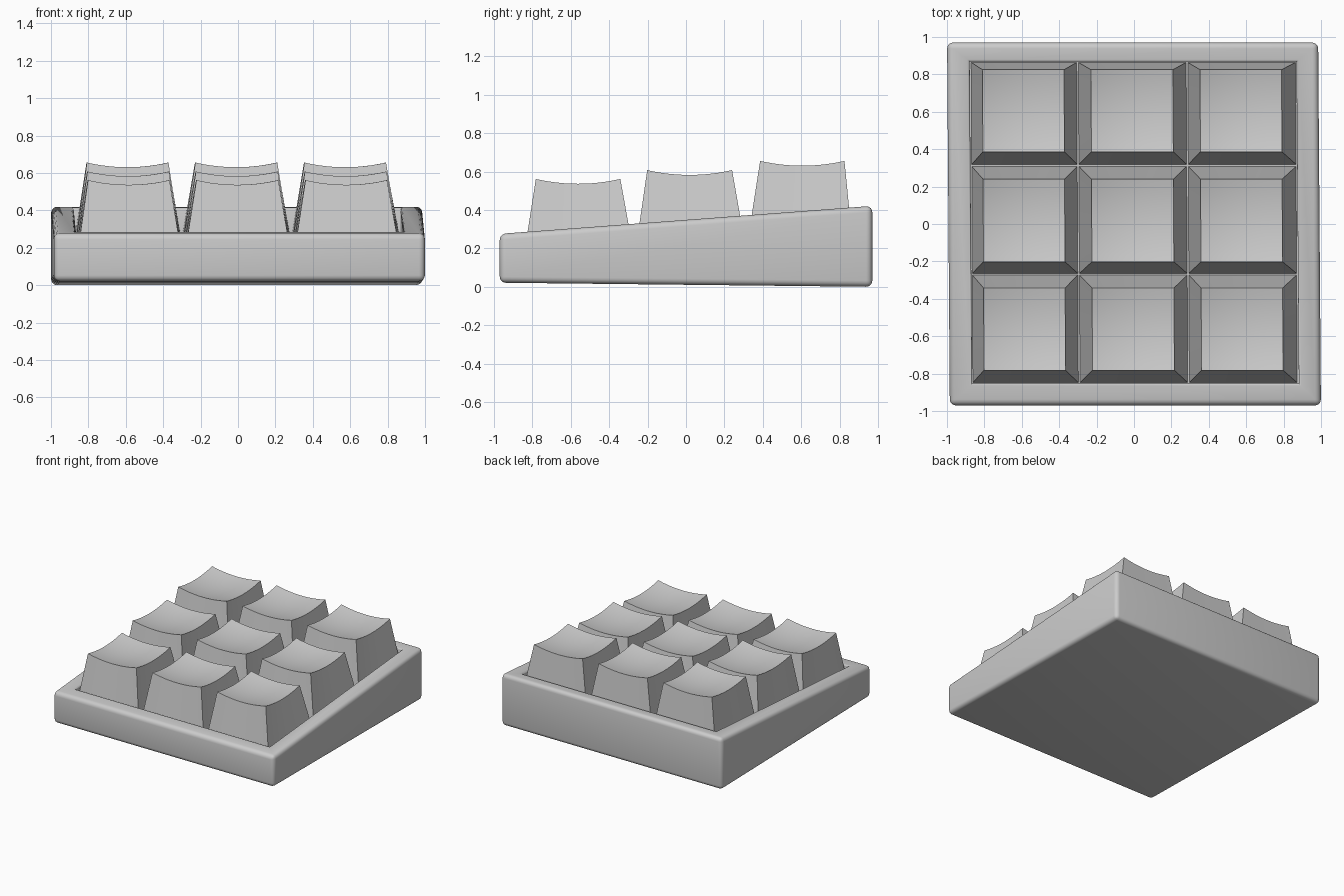
import bpy, bmesh

if "Cube" in bpy.data.objects:
    bpy.data.objects.remove(bpy.data.objects["Cube"])

SKEW = 0.0075  # the whole body is turned very slightly in plan


def finish(bm, name, angle=0.6):
    bmesh.ops.recalc_face_normals(bm, faces=bm.faces)
    me = bpy.data.meshes.new(name)
    bm.to_mesh(me)
    bm.free()
    ob = bpy.data.objects.new(name, me)
    bpy.context.collection.objects.link(ob)
    bpy.ops.object.select_all(action='DESELECT')
    ob.select_set(True)
    bpy.context.view_layer.objects.active = ob
    bpy.ops.object.shade_smooth_by_angle(angle=angle)
    return ob


def rim_z(y):
    return 0.349 + 0.075 * y


# Wedge-shaped tray with a sunken, sloping floor
bm = bmesh.new()


def ring(x0, x1, y0, y1, zf):
    return [bm.verts.new((x - SKEW * y, y, zf(y)))
            for x, y in ((x0, y0), (x1, y0), (x1, y1), (x0, y1))]


rings = [
    ring(-0.992, 0.992, -0.97, 0.97, lambda y: 0.011 - 0.011 * y),
    ring(-0.992, 0.992, -0.97, 0.97, rim_z),
    ring(-0.872, 0.875, -0.853, 0.868, rim_z),
    ring(-0.872, 0.875, -0.853, 0.868, lambda y: rim_z(y) - 0.15),
]
bm.faces.new(rings[0])
bm.faces.new(rings[-1])
for a, b in zip(rings, rings[1:]):
    for i in range(4):
        j = (i + 1) % 4
        bm.faces.new((a[i], a[j], b[j], b[i]))
# Rounded outer edges and softer inner lip
bm.edges.ensure_lookup_table()
outer = [e for e in bm.edges
         if all(v in rings[0] + rings[1] for v in e.verts)]
bmesh.ops.bevel(bm, geom=outer, offset=0.032, segments=5, profile=0.5,
                affect='EDGES')
lip = [e for e in bm.edges if all(v in rings[2] for v in e.verts)]
bmesh.ops.bevel(bm, geom=lip, offset=0.012, segments=3, profile=0.5,
                affect='EDGES')
finish(bm, "tray")


# Keycap: tapered sides and a top dished in both directions
def keycap(name, base_x, base_y, top_x, top_y, base_z, top_z):
    def mix(span, t):
        return span[0] + (span[1] - span[0]) * (t + 1) / 2

    bm = bmesh.new()
    bmesh.ops.create_grid(bm, x_segments=12, y_segments=12, size=1)
    rim = [e for e in bm.edges if e.is_boundary]
    new = bmesh.ops.extrude_edge_only(bm, edges=rim)["geom"]
    skirt = {g for g in new if isinstance(g, bmesh.types.BMVert)}
    for v in bm.verts:
        u, w, _ = v.co
        if v in skirt:
            x, y, z = mix(base_x, u), mix(base_y, w), base_z + 0.02 * w
        else:
            x, y = mix(top_x, u), mix(top_y, w)
            z = top_z - 0.025 * (2 - u * u - w * w)
        v.co = (x - 0.005 * y, y, z)
    bmesh.ops.holes_fill(bm, edges=[e for e in bm.edges if e.is_boundary])
    finish(bm, name, 0.5)


columns = [((-0.866, -0.302), (-0.806, -0.370)),
           ((-0.293, 0.283), (-0.226, 0.212)),
           ((0.292, 0.868), (0.357, 0.793))]
rows = [("front", (-0.848, -0.273), (-0.782, -0.342), 0.16, 0.562),
        ("middle", (-0.264, 0.308), (-0.202, 0.240), 0.20, 0.608),
        ("back", (0.319, 0.864), (0.386, 0.825), 0.245, 0.656)]
for label, by, ty, bz, tz in rows:
    for side, (bx, tx) in zip(("left", "centre", "right"), columns):
        keycap(f"keycap_{label}_{side}", bx, by, tx, ty, bz, tz)
